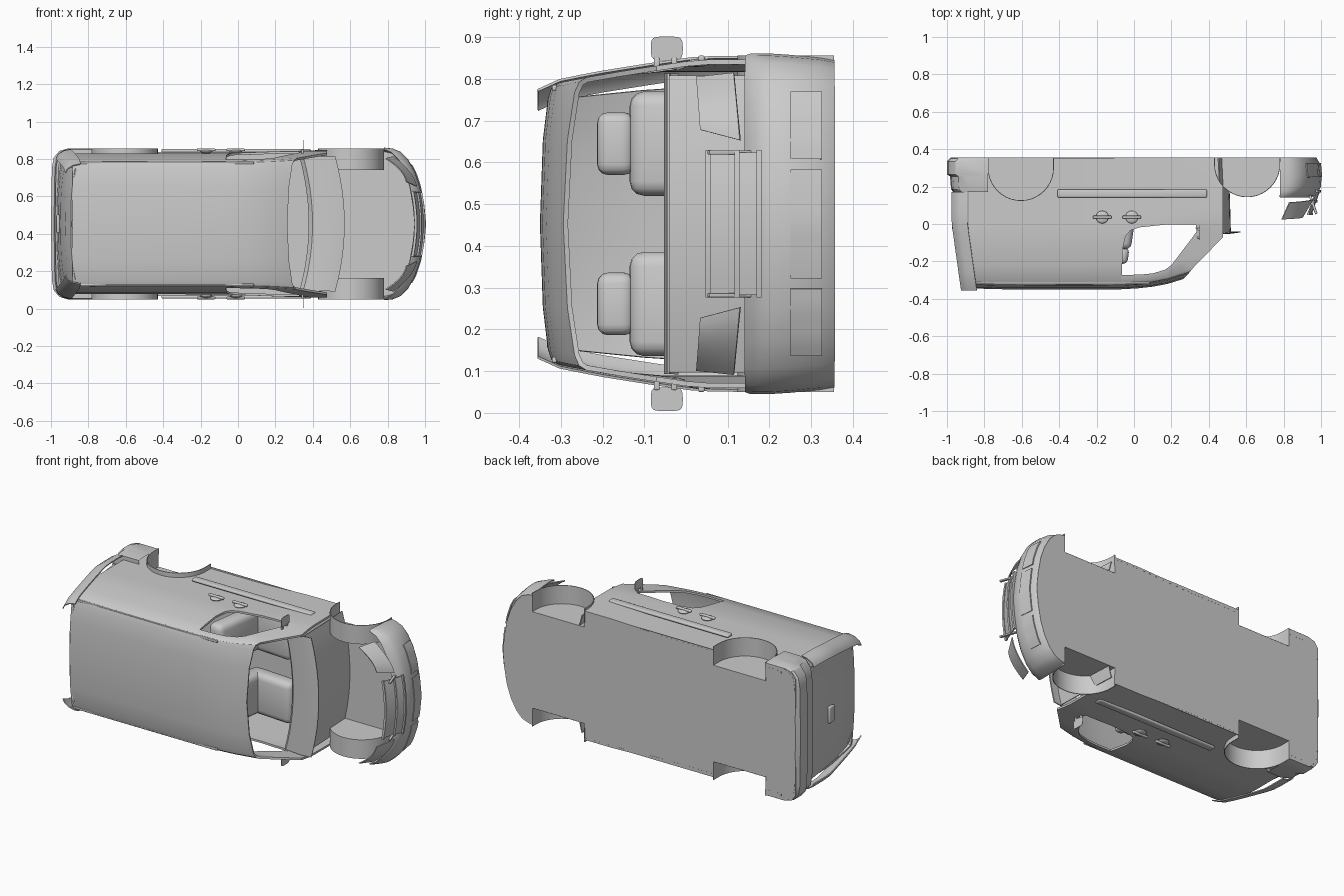
import bpy, bmesh
from math import sin, cos, pi, radians
from mathutils import Matrix, Vector

if "Cube" in bpy.data.objects:
    bpy.data.objects.remove(bpy.data.objects["Cube"])

# The van is described upright (x forward, y sideways, z up) and laid on its side
LAY = Matrix.Translation((0, 0, 0.453)) @ Matrix.Rotation(radians(90), 4, 'X')
FLOOR = -0.355

grey = bpy.data.materials.new("body_grey")
grey.use_nodes = True
grey.diffuse_color = (0.6, 0.6, 0.6, 1)
grey.node_tree.nodes["Principled BSDF"].inputs["Base Color"].default_value = (0.6, 0.6, 0.6, 1)


def finish(name, bm, thick=0, cutters=()):
    """Turn a bmesh into a laid-down object, thickened, cut and smoothed."""
    me = bpy.data.meshes.new(name)
    bmesh.ops.recalc_face_normals(bm, faces=bm.faces)
    bm.to_mesh(me)
    bm.free()
    me.transform(LAY)
    me.materials.append(grey)
    ob = bpy.data.objects.new(name, me)
    bpy.context.collection.objects.link(ob)
    if thick:
        mod = ob.modifiers.new("thickness", 'SOLIDIFY')
        mod.thickness = thick
        mod.offset = 0
    for c in cutters:
        mod = ob.modifiers.new("cut", 'BOOLEAN')
        mod.operation = 'DIFFERENCE'
        mod.solver = 'EXACT'
        mod.object = c
    if ob.modifiers:
        dg = bpy.context.evaluated_depsgraph_get()
        baked = bpy.data.meshes.new_from_object(ob.evaluated_get(dg))
        ob.modifiers.clear()
        ob.data = baked
    bpy.ops.object.select_all(action='DESELECT')
    ob.select_set(True)
    bpy.context.view_layer.objects.active = ob
    bpy.ops.object.shade_smooth_by_angle(angle=radians(32))
    return ob


def grid_mesh(rows):
    bm = bmesh.new()
    vs = [[bm.verts.new(p) for p in r] for r in rows]
    for a, b in zip(vs, vs[1:]):
        for i in range(len(a) - 1):
            bm.faces.new((a[i], a[i + 1], b[i + 1], b[i]))
    return bm


def prism(name, outline, y0, y1):
    bm = bmesh.new()
    f = bm.faces.new([bm.verts.new((x, y0, z)) for x, z in outline])
    ext = bmesh.ops.extrude_face_region(bm, geom=[f])["geom"]
    bmesh.ops.translate(bm, vec=(0, y1 - y0, 0),
                        verts=[v for v in ext if isinstance(v, bmesh.types.BMVert)])
    return finish(name, bm)


def box(name, centre, size, bevel=0.0, tilt=0):
    bm = bmesh.new()
    bmesh.ops.create_cube(bm, size=1)
    bmesh.ops.scale(bm, vec=size, verts=bm.verts)
    if bevel:
        bmesh.ops.bevel(bm, geom=bm.edges[:], offset=bevel, segments=3,
                        profile=0.5, affect='EDGES')
    bmesh.ops.transform(bm, verts=bm.verts, matrix=Matrix.Translation(centre)
                        @ Matrix.Rotation(radians(tilt), 4, 'Y'))
    return finish(name, bm)


def lerp_table(table, t):
    for (a, p), (b, q) in zip(table, table[1:]):
        if t <= b:
            return p + (q - p) * max(0, t - a) / (b - a)
    return table[-1][1]


def side_width(h, x=.5):
    """Half width of the body; it is slimmer towards the back."""
    w = lerp_table([(FLOOR, .383), (-.2, .388), (-.05, .387), (0, .383),
                    (.1, .368), (.2, .352), (.3, .333), (.355, .308)], h)
    return min(w, lerp_table([(-.1, .37), (.42, .39)], x))


def mirrored(half):
    return half + [(x, -y) for x, y in reversed(half) if y]


# Wheel arch outlines: half round on short straight legs
def arch(cx, r, top):
    arc = [(cx + r * cos(pi * i / 20), top - r + r * sin(pi * i / 20)) for i in range(21)]
    return [(cx + r, FLOOR)] + arc + [(cx - r, FLOOR)]


ARCHES = {"front": arch(.605, .175, -.145), "rear": arch(-.605, .175, -.125)}
cutters = [prism(n + "_arch_cutter", [(x, z if z > FLOOR else z - .1) for x, z in a], -.6, .6)
           for n, a in ARCHES.items()]
cutters.append(prism("door_window_cutter", [
    (-.065, .272), (.03, .271), (.1, .264), (.165, .245), (.2, .22), (.31, .075), (.335, .04),
    (.33, .004), (.16, .004), (.03, .018), (-.02, .035), (-.045, .065), (-.06, .13)], -.6, .6))

# Cabin shell: lofted sections, cut off at the windscreen
rows = []
for x, top in [(-.885, .338), (-.7, .343), (-.3, .344), (-.07, .343), (.02, .338), (.1, .329),
               (.18, .314), (.25, .292), (.42, .24), (.475, .215)]:
    hs = [FLOOR, -.2, -.1, -.05, 0, .05] + [.05 + (top - .086) * f for f in (.33, .67, 1)]
    half = [(side_width(h, x), h) for h in hs]
    w = half[-1][0]
    half += [(w - .008, top - .026), (w - .03, top - .019), (.2, top - .007), (0, top)]
    rows.append([(x, y, z) for y, z in half + [(-y, z) for y, z in reversed(half[:-1])]])
bm = grid_mesh(rows)
bmesh.ops.bisect_plane(bm, geom=bm.verts[:] + bm.edges[:] + bm.faces[:], plane_co=(.27, 0, .28),
                       plane_no=Vector((1, 0, .98)).normalized(), clear_outer=True)
finish("cabin_shell", bm, .012, cutters)
for c in cutters:
    bpy.data.objects.remove(c)

# Plan outlines of the bumpers
NOSE = [(.78, .405), (.83, .4), (.87, .384), (.908, .345), (.945, .28), (.972, .2), (.99, .1), (1, 0)]
TAIL = [(-.78, .403), (-.91, .403), (-.955, .39), (-.985, .355), (-.995, .3), (-1, 0)]


def bumper_rows(plan, levels):
    """Rings of the plan, drawn in lengthwise and sideways at each height."""
    return [[(x * (1 - dx) if abs(x) > .8 else x, y * (1 - dy), z)
             for x, y in mirrored(plan)] for z, dx, dy in levels]


finish("front_bumper", grid_mesh(bumper_rows(NOSE, [
    (-.143, .055, .01), (-.155, .035, 0), (-.175, .015, 0), (-.2, .004, 0), (-.25, 0, .008),
    (-.32, .008, .025), (FLOOR, .028, .04)])), .006)
rows = bumper_rows(TAIL, [(-.17, .035, .01), (-.185, .022, .002), (-.255, .016, 0), (-.265, 0, 0),
                          (-.335, 0, 0), (FLOOR, .02, .01)])
bm = grid_mesh(rows)
bm.faces.new([bm.verts.new(p) for p in rows[0]])
finish("rear_bumper", bm)

# Underside plate: convex pieces that leave notches at the wheels
WELL, SILL = .29, .385
nose_plan = [(max(x * .972, .78), y * .96) for x, y in NOSE]
tail_plan = [(max(x, -.98), y * .99) for x, y in TAIL]
pieces = [mirrored(nose_plan), mirrored(tail_plan)]
for x, y0, y1 in ((.78, -WELL, WELL), (.43, WELL, SILL), (.43, -SILL, -WELL)):
    pieces.append([(-x, y0), (x, y0), (x, y1), (-x, y1)])
for i, piece in enumerate(pieces):
    bm = bmesh.new()
    bm.faces.new([bm.verts.new((x, y, FLOOR + .002)) for x, y in piece])
    finish("underside", bm, .003)

# Wheel wells: curved wall and inner cap
for n, a in ARCHES.items():
    for side, s in (("left", 1), ("right", -1)):
        bm = grid_mesh([[(x, s * w, z) for x, z in a] for w in (WELL, .403)])
        bm.faces.new([bm.verts.new((x, s * WELL, z)) for x, z in a])
        bmesh.ops.remove_doubles(bm, verts=bm.verts[:], dist=.0005)
        finish(f"{n}_{side}_wheel_well", bm, .004)


# Cowl lip and firewall, bowed forward in the middle
def bowed(name, profile, half_width):
    cols = [half_width * (i / 6 - 1) for i in range(13)]
    finish(name, grid_mesh([[(x + .05 * (1 - (w / half_width) ** 2), w, z) for w in cols]
                            for x, z in profile]), .006)


bowed("cowl", [(.33, .02), (.35, .04), (.46, .05), (.52, .042)], .36)
bowed("firewall", [(.465, .045), (.46, -.14), (.45, FLOOR + .005)], .355)

# Rear hatch with handle
finish("rear_hatch", grid_mesh([
    [(x + .025 * (abs(t) ** 3), w * t, z) for t in [i / 5 for i in range(-5, 6)]]
    for x, z, w in [(-.89, .332, .295), (-.92, .25, .305), (-.945, .1, .32),
                    (-.958, -.05, .33), (-.965, -.18, .34)]]), .008)
box("hatch_handle", (-.962, 0, .01), (.02, .1, .05), .008)


# Front lamp, grille and intake panels
def patch(name, corners, nu, bulge, thick):
    a, b, c, d = map(Vector, corners)
    rows = []
    for i in range(nu + 1):
        u = i / nu
        lo, hi = a.lerp(b, u), d.lerp(c, u)
        push = Vector((bulge * 4 * u * (1 - u), 0, 0))
        rows.append([lo.lerp(hi, k / 4) + push for k in range(5)])
    finish(name, grid_mesh(rows), thick)


def nose_panel(name, w0, w1):
    ws = [w0 + (w1 - w0) * i / 8 for i in range(9)]
    plan = [(y, x) for x, y in reversed(NOSE)]
    finish(name, grid_mesh([[(lerp_table(plan, abs(w)) + out, w, z) for w in ws]
                            for z, out in ((-.25, .003), (-.325, -.004))]), .007)


patch("grille_panel", [(.974, -.17, -.177), (.974, .17, -.177), (.93, .17, -.055), (.93, -.17, -.055)],
      8, .018, .006)
for z, x in ((-.175, .976), (-.122, .957), (-.053, .932)):
    patch("grille_bar", [(x, -.175, z - .006), (x, .175, z - .006), (x, .175, z + .006),
                         (x, -.175, z + .006)], 8, .018, .014)
for s in (-1, 1):
    box("grille_end", (.954, s * .171, -.115), (.014, .01, .13), .002, 19)
nose_panel("lower_intake", -.13, .13)

# Paired parts on both sides
for side, s in (("left", 1), ("right", -1)):
    patch(side + "_headlight", [(.83, s * .36, -.115), (.955, s * .2, -.13), (.9, s * .225, -.035),
                                (.79, s * .35, -.025)], 8, .022, .006)
    nose_panel(side + "_fog_panel", s * .155, s * .315)
    # tail strip standing off the rear corner
    finish(side + "_tail_strip", grid_mesh([
        [(x + max(0, h) * .14, s * (side_width(h) + dw), h) for x, dw in
         [(-.89, .012), (-.93, .004), (-.96, -.014), (-.972, -.036)]]
        for h in [-.17 + .0525 * i for i in range(11)]]), .006)
    box(side + "_roof_rail", (-.4, s * .326, .315), (.97, .014, .012), .004)
    box(side + "_side_trim", (-.01, s * .391, -.163), (.8, .018, .044), .008)
    # door handles: oval dish and grip
    for x in (-.17, -.012):
        bm = bmesh.new()
        bmesh.ops.create_uvsphere(bm, u_segments=20, v_segments=10, radius=1)
        bmesh.ops.transform(bm, verts=bm.verts, matrix=Matrix.Translation((x, s * .386, -.037))
                            @ Matrix.Diagonal((.034, .01, .034, 1)))
        finish(side + "_handle_dish", bm)
        box(side + "_handle_grip", (x, s * .396, -.037), (.1, .014, .016), .005)
    # mirror plate on two stubs
    plate = [(.032 * cos(t) - .0036 * cos(3 * t), .042 * sin(t) + .0036 * sin(3 * t))
             for t in [2 * pi * i / 24 for i in range(24)]]
    bm = bmesh.new()
    bm.faces.new([bm.verts.new((.348, s * (.42 + u), .046 + v)) for u, v in plate])
    finish(side + "_mirror", bm, .003)
    for z in (.028, .07):
        box(side + "_mirror_stub", (.345, s * .384, z), (.012, .028, .014), .003)
    # seats
    y = s * .192
    box(side + "_seat_back", (-.04, y, -.06), (.1, .25, .39), .035, -8)
    box(side + "_headrest", (-.06, y, .168), (.06, .15, .09), .026, -8)
    box(side + "_seat_cushion", (.1, y, -.2), (.3, .25, .1), .035, -4)
